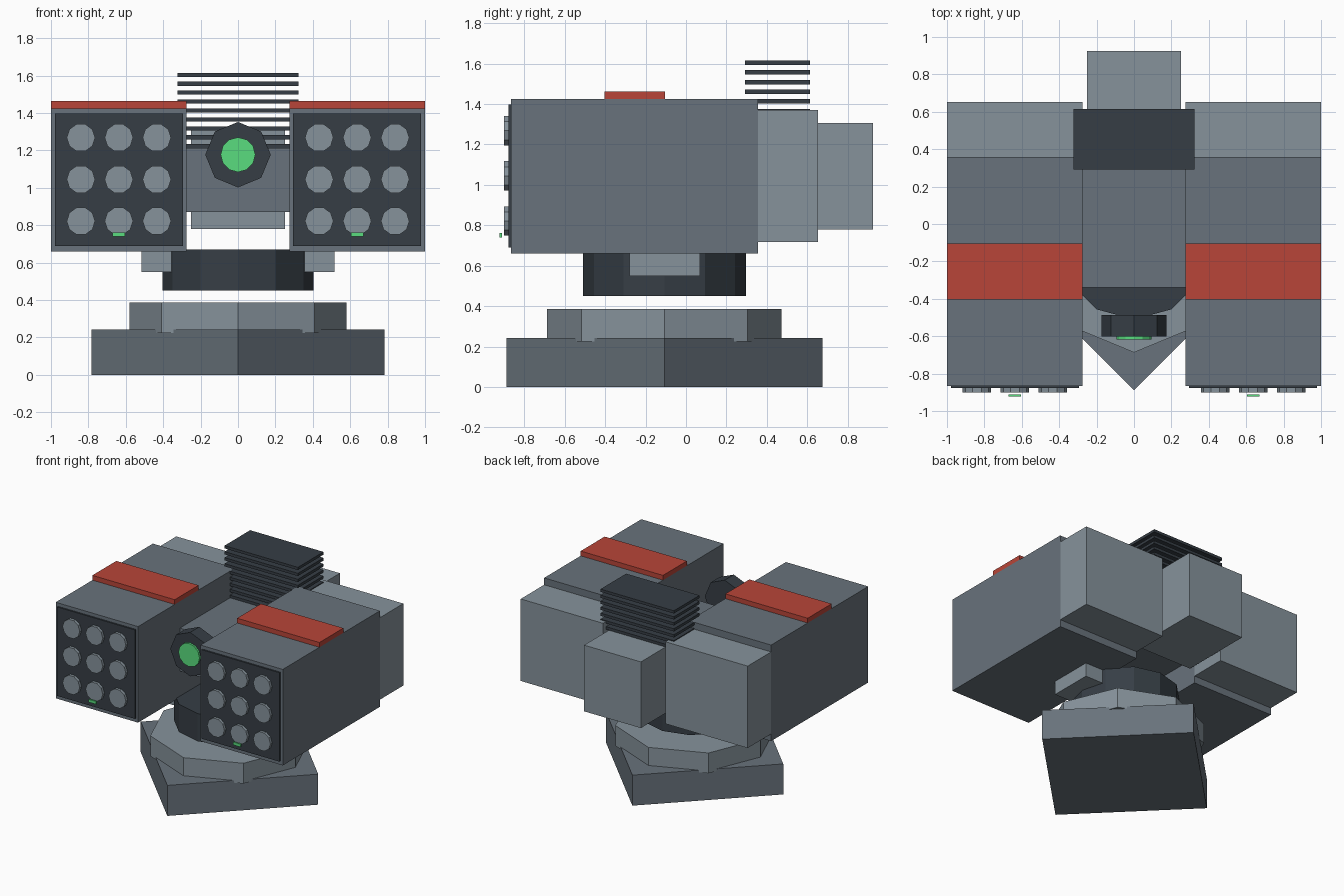
import bpy
import bmesh
from math import pi, cos, sin

if "Cube" in bpy.data.objects:
    bpy.data.objects.remove(bpy.data.objects["Cube"])


def mat(name, r, g, b):
    m = bpy.data.materials.new(name)
    m.diffuse_color = (r, g, b, 1)
    m.use_nodes = True
    m.node_tree.nodes["Principled BSDF"].inputs["Base Color"].default_value = m.diffuse_color
    return m


MID = mat("mid_grey", 0.14, 0.17, 0.20)
LIGHT = mat("light_grey", 0.24, 0.29, 0.33)
DARK = mat("dark_grey", 0.037, 0.048, 0.06)
RED = mat("red", 0.48, 0.06, 0.04)
GREEN = mat("green", 0.10, 0.72, 0.21)


def finish(name, bm, material, mirror=False):
    bmesh.ops.recalc_face_normals(bm, faces=bm.faces)
    me = bpy.data.meshes.new(name)
    bm.to_mesh(me)
    bm.free()
    me.materials.append(material)
    ob = bpy.data.objects.new(name, me)
    bpy.context.collection.objects.link(ob)
    if mirror:
        ob.modifiers.new("Mirror", 'MIRROR').use_axis[0] = True
    return ob


def add_box(bm, xs, ys, zs):
    v = [bm.verts.new((x, y, z)) for x in xs for y in ys for z in zs]
    for f in ((0, 1, 3, 2), (4, 5, 7, 6), (0, 1, 5, 4),
              (2, 3, 7, 6), (0, 2, 6, 4), (1, 3, 7, 5)):
        bm.faces.new([v[i] for i in f])


def add_prism(bm, n, r, a, b, lo, hi, axis):
    """Regular prism centred on (x=a, other=b), first corner on +x."""
    rings = []
    for h in (lo, hi):
        ring = []
        for i in range(n):
            t = 2 * pi * i / n
            p, q = a + r * cos(t), b + r * sin(t)
            ring.append(bm.verts.new((p, q, h) if axis == 'Z' else (p, h, q)))
        rings.append(ring)
    for ring in rings:
        bm.faces.new(ring)
    for i in range(n):
        j = (i + 1) % n
        bm.faces.new((rings[0][i], rings[0][j], rings[1][j], rings[1][i]))


def box(name, xs, ys, zs, material, mirror=False):
    bm = bmesh.new()
    add_box(bm, xs, ys, zs)
    return finish(name, bm, material, mirror)


def prism(name, n, r, a, b, lo, hi, material, axis='Z'):
    bm = bmesh.new()
    add_prism(bm, n, r, a, b, lo, hi, axis)
    return finish(name, bm, material)


# Pedestal: diamond plinth, octagonal collar, turning ring
CY = -0.107
prism("plinth", 4, 0.782, 0, CY, 0, 0.243, MID)
prism("collar", 8, 0.58, 0, CY, 0.225, 0.387, LIGHT)
prism("turning_ring", 12, 0.403, 0, CY, 0.45, 0.67, DARK)
box("cross_bracket", (-0.515, 0.515), (-0.28, 0.07), (0.55, 0.665), LIGHT)

# Central body and rear power block
box("central_body", (-0.30, 0.30), (-0.34, 0.40), (0.87, 1.212), MID)
box("rear_block", (-0.25, 0.25), (0.335, 0.925), (0.78, 1.307), LIGHT)

# Stack of cooling fins
bm = bmesh.new()
for i in range(9):
    top = 1.615 - 0.0477 * i
    add_box(bm, (-0.323, 0.323), (0.292, 0.614), (top - 0.022, top))
finish("cooling_fins", bm, DARK)

# Sensor eye
prism("eye_housing", 8, 0.175, 0, 1.177, -0.602, -0.487, DARK, 'Y')
prism("eye_lens", 12, 0.093, 0, 1.177, -0.617, -0.59, GREEN, 'Y')

# Launcher pods, mirrored to both sides
PX = (0.275, 1.0)
box("launcher_pod", PX, (-0.865, 0.357), (0.66, 1.425), MID, True)
box("pod_rear", PX, (0.357, 0.652), (0.717, 1.37), LIGHT, True)
box("pod_stripe", PX, (-0.404, -0.103), (1.425, 1.463), RED, True)
box("pod_face_plate", (0.294, 0.979), (-0.878, -0.86), (0.69, 1.398), DARK, True)
box("pod_indicator", (0.603, 0.670), (-0.923, -0.911), (0.74, 0.762), GREEN, True)

# Grid of tube caps on each pod
bm = bmesh.new()
for col in range(3):
    for row in range(3):
        add_prism(bm, 10, 0.076, 0.434 + 0.203 * col, 0.822 + 0.223 * row,
                  -0.90, -0.87, 'Y')
finish("tube_caps", bm, LIGHT, True)
